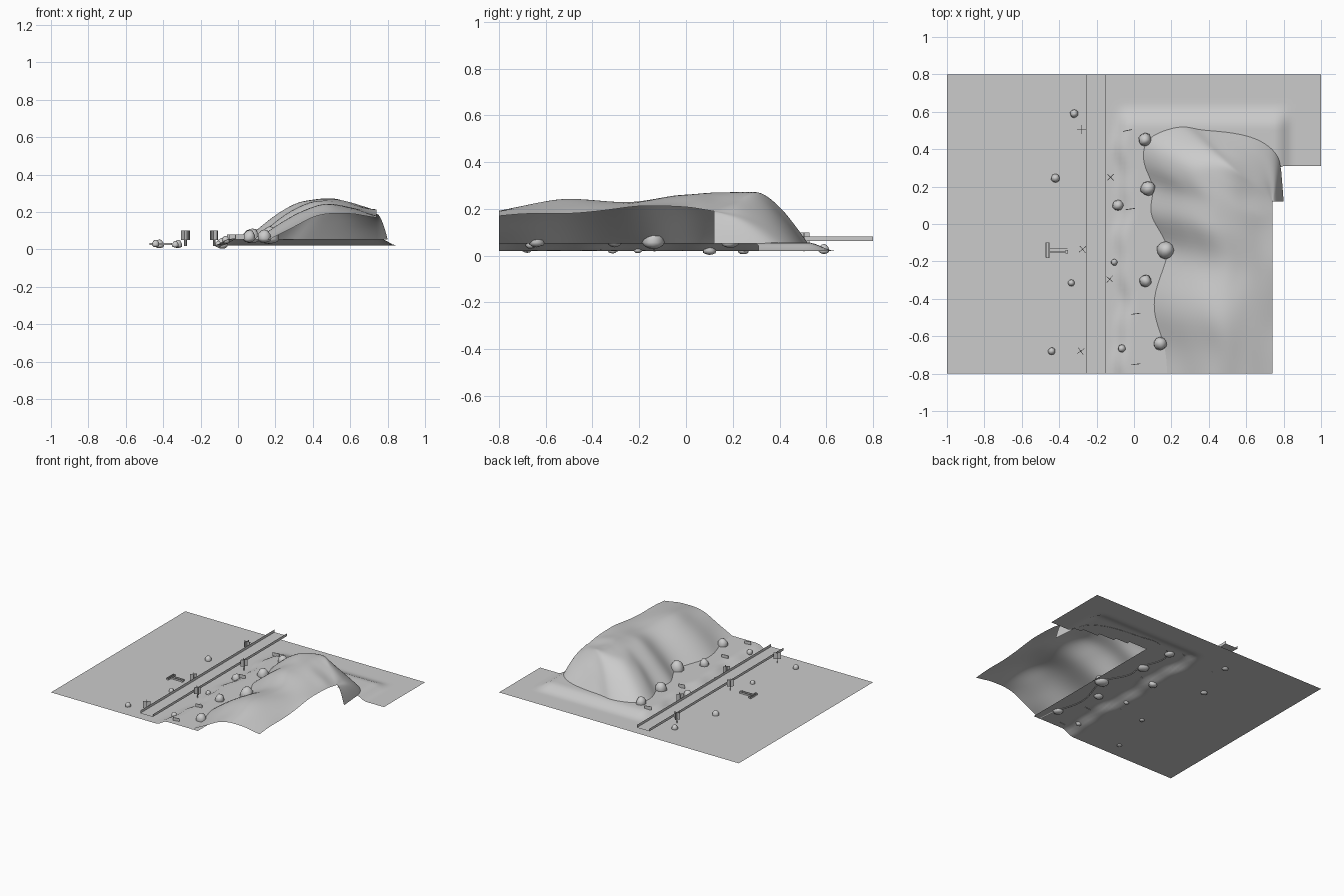
import bpy, bmesh, math, random
from mathutils import Vector, Matrix, noise

random.seed(4)
cube = bpy.data.objects.get("Cube")
if cube:
    bpy.data.objects.remove(cube)

GREY = (0.6, 0.6, 0.6, 1)
mat = bpy.data.materials.new("stone grey")
mat.use_nodes = True
mat.diffuse_color = GREY
mat.node_tree.nodes["Principled BSDF"].inputs["Base Color"].default_value = GREY


def finish(bm, name, smooth=False, angle=40):
    mesh = bpy.data.meshes.new(name)
    bm.to_mesh(mesh)
    bm.free()
    mesh.materials.append(mat)
    ob = bpy.data.objects.new(name, mesh)
    bpy.context.collection.objects.link(ob)
    if smooth:
        bpy.ops.object.select_all(action='DESELECT')
        ob.select_set(True)
        bpy.context.view_layer.objects.active = ob
        bpy.ops.object.shade_smooth_by_angle(angle=math.radians(angle))
    return ob


def box(bm, centre, size, turn=0):
    m = (Matrix.Translation(centre) @ Matrix.Rotation(math.radians(turn), 4, 'Z')
         @ Matrix.Diagonal((*size, 1)))
    bmesh.ops.create_cube(bm, size=1, matrix=m)


def ramp(t):
    t = max(0, min(1, t))
    return t * t * (3 - 2 * t)


def table(points, v):
    if v <= points[0][0]:
        return points[0][1]
    for (a, p), (b, q) in zip(points, points[1:]):
        if v <= b:
            return p + (q - p) * (v - a) / (b - a)
    return points[-1][1]


def land(x, y):
    # flat plain with a raised bank under the hill
    west = -0.11 + 0.015 * math.sin(y * 11) + 0.008 * math.sin(y * 27)
    return 0.02 + 0.037 * ramp((x - west) / 0.09) * ramp((0.85 - x) / 0.09) * ramp((0.64 - y) / 0.12)


# Ground: L-shaped sheet, open below the hill
bm = bmesh.new()
bmesh.ops.create_grid(bm, x_segments=80, y_segments=64, size=1,
                      matrix=Matrix.Diagonal((1, 0.8, 1, 1)))
gone = []
for f in bm.faces:
    c = f.calc_center_median()
    limit = 0.3 + 0.1 * max(0, min(1, (0.8 - c.x) / 0.5))
    if c.x > 0.22 and c.y < limit:
        gone.append(f)
bmesh.ops.delete(bm, geom=gone, context='FACES')
for v in bm.verts:
    if abs(v.co.y - 0.3) < 0.001 and v.co.x > 0.8:
        v.co.y = 0.31
    v.co.z = land(v.co.x, v.co.y)
finish(bm, "ground", True)

# Hill: sheet lofted from its foot line to the open side
foot = [(.17, -.8, -.8), (.165, -.65, -.67), (.1, -.5, -.54), (.1, -.36, -.42),
        (.17, -.2, -.3), (.18, -.1, -.2), (.09, .02, -.1), (.08, .1, -.04),
        (.11, .2, .02), (.05, .3, .05), (.04, .4, .07), (.08, .48, .085),
        (.26, .535, .095), (.33, .505, .1), (.45, .5, .105), (.6, .48, .11),
        (.7, .44, .113), (.78, .37, .116), (.79, .25, .118), (.8, .12, .12)]
crest = [(-.8, .2), (-.65, .225), (-.5, .255), (-.35, .24), (-.22, .225), (-.1, .26), (.12, .277)]
rim = [(-.8, .17), (-.65, .185), (-.5, .175), (-.3, .2), (-.2, .215), (0, .21), (.12, .19)]
STEPS = 12
bm = bmesh.new()
rows = []
for fx, fy, ey in foot:
    start, end = Vector((fx, fy)), Vector((.74, ey))
    length = (end - start).length
    row = []
    for i in range(STEPS + 1):
        p = start.lerp(end, (i / STEPS) ** 1.3)
        d = (p - start).length / min(0.35, length)
        dome = 1 - max(0, 1 - d) ** 1.8
        top = table(crest, p.y)
        if p.x > 0.5:
            top += (table(rim, p.y) - top) * min(1, (p.x - 0.5) / 0.24) ** 1.2
        else:
            top -= 0.12 * (0.5 - p.x)
        if 0 < i < STEPS:
            top += 0.012 * noise.noise((p.x * 9, p.y * 9, 0))
        row.append(bm.verts.new((p.x, p.y, 0.053 + (top - 0.053) * dome)))
    rows.append(row)
for a, b in zip(rows, rows[1:]):
    for i in range(STEPS):
        bm.faces.new((a[i], a[i + 1], b[i + 1], b[i]))
bmesh.ops.recalc_face_normals(bm, faces=bm.faces)
if sum(f.normal.z for f in bm.faces) < 0:
    bmesh.ops.reverse_faces(bm, faces=bm.faces)
hill = finish(bm, "hill", True, 60)
sub = hill.modifiers.new("smooth", 'SUBSURF')
sub.levels = sub.render_levels = 2
sub.boundary_smooth = 'PRESERVE_CORNERS'

# Raised channel: open floor and two thin side walls
bm = bmesh.new()
line = [(-.255, .082), (-.255, .062), (-.15, .062), (-.15, .082)]
ends = [[bm.verts.new((x, y, z)) for x, z in line] for y in (-.8, .8)]
for i in range(3):
    bm.faces.new((ends[0][i], ends[0][i + 1], ends[1][i + 1], ends[1][i]))
finish(bm, "raised_channel")

# Boulders: lumpy domes sunk in the ground
boulders = [(.06, .45, .035), (.075, .19, .04), (-.085, .1, .03), (.17, -.14, .048),
            (.06, -.305, .033), (.14, -.64, .036), (-.065, -.665, .021), (-.105, -.205, .018),
            (-.335, -.315, .018), (-.44, -.68, .02), (-.42, .245, .024), (-.32, .59, .022)]
for n, (x, y, r) in enumerate(boulders):
    bm = bmesh.new()
    bmesh.ops.create_icosphere(bm, subdivisions=2, radius=1)
    for v in bm.verts:
        v.co *= 1 + 0.15 * noise.noise(v.co * 1.3 + Vector((n * 5, 0, 0)))
        v.co = Vector((v.co.x * r, v.co.y * r, v.co.z * r * (1.4 if v.co.z > 0 else 0.6)))
    low = 0.02 if n == 9 else 0
    bmesh.ops.translate(bm, verts=bm.verts, vec=(x, y, max(land(x, y), 0.012 + 0.6 * low)))
    finish(bm, "boulder_%d" % (n + 1), True, 50)

# Crossed plants: a short stem with two crossing leaf plates
plants = [(-.125, .25, 45), (-.275, -.135, 40), (-.13, -.295, 50), (-.285, -.68, 35), (-.28, .505, 90)]
for n, (x, y, turn) in enumerate(plants):
    bm = bmesh.new()
    z = land(x, y)
    box(bm, (x, y, z + 0.015), (.005, .005, .034), turn)
    for k in (0, 90):
        box(bm, (x, y, z + 0.055), (.048, .003, .05), turn + k)
    finish(bm, "crossed_plant_%d" % (n + 1))

# Low marker boards along the bank
for n, (x, y, turn) in enumerate([(-.035, .5, 12), (-.02, .08, 8), (.01, -.48, 7), (.01, -.75, 8)]):
    bm = bmesh.new()
    box(bm, (x, y, 0.066), (.05, .004, .026), turn)
    finish(bm, "marker_board_%d" % (n + 1))

# Fallen frame: thin bars lying on the plain
bm = bmesh.new()
for x, y, sx, sy in [(-.47, -.14, .004, .08), (-.455, -.14, .004, .08), (-.462, -.1, .018, .004),
                     (-.462, -.18, .018, .004), (-.405, -.13, .1, .004), (-.405, -.15, .1, .004),
                     (-.36, -.148, .012, .018)]:
    box(bm, (x, y, 0.028), (sx, sy, .012))
finish(bm, "fallen_frame")
